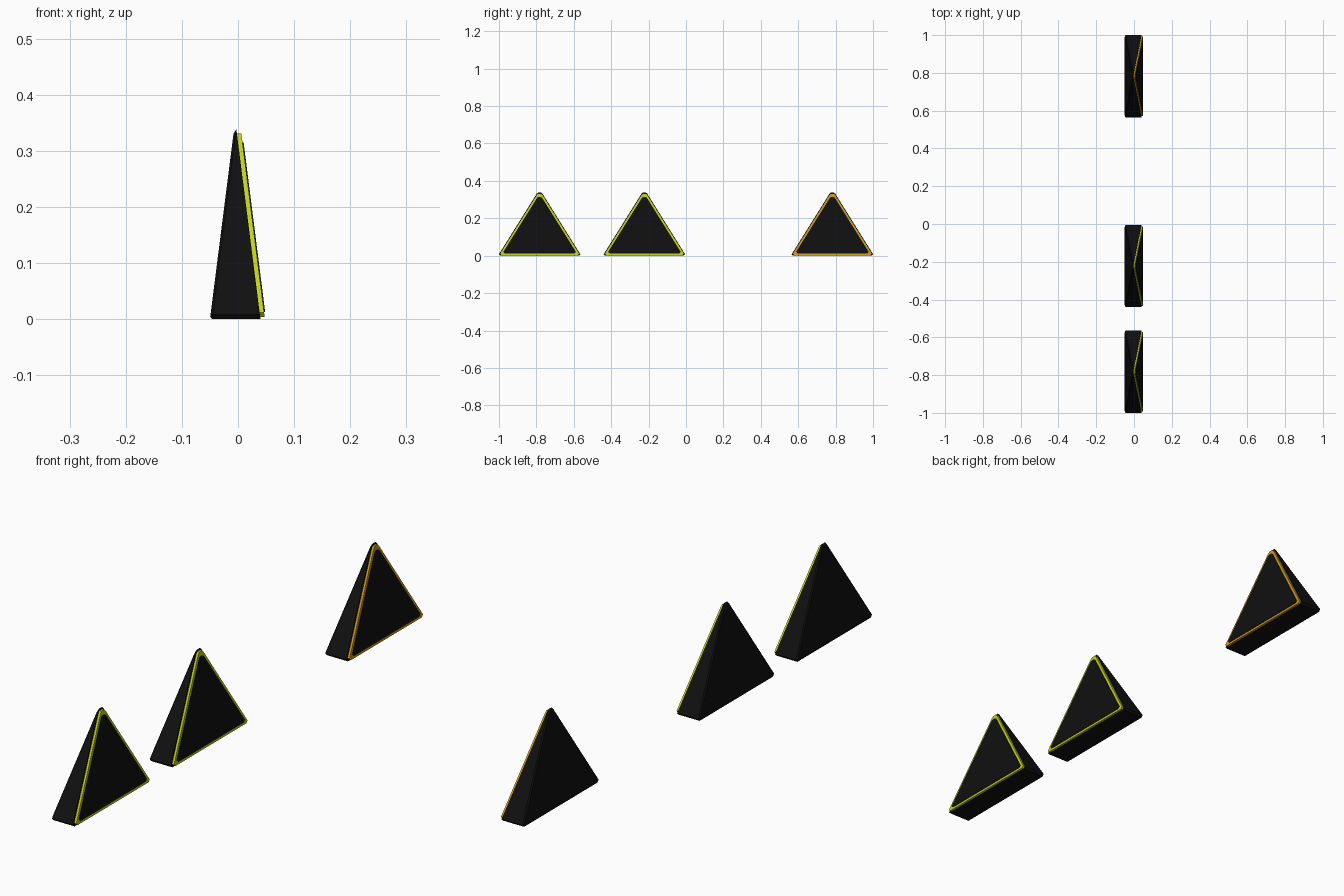
import bpy, bmesh

if "Cube" in bpy.data.objects:
    bpy.data.objects.remove(bpy.data.objects["Cube"])

# Triangular outline (y, z) with clipped corners, and its incentre for insets
HALF = [(0.008, 0.338), (0.015, 0.332), (0.2175, 0.008), (0.210, 0.0)]
OUTLINE = HALF + [(-y, z) for y, z in reversed(HALF)]
RADIUS = 0.1215
LEAN = 0.127


def material(name, rgb):
    m = bpy.data.materials.new(name)
    m.diffuse_color = (*rgb, 1)
    m.use_nodes = True
    m.node_tree.nodes["Principled BSDF"].inputs["Base Color"].default_value = m.diffuse_color
    return m


def layered_solid(name, y0, rings, mat):
    """Loft inset outlines; each ring is (inset, face side, depth below face)."""
    bm = bmesh.new()
    loops = []
    for inset, side, depth in rings:
        s = 1 - inset / RADIUS
        loop = []
        for y, z in OUTLINE:
            zz = RADIUS + (z - RADIUS) * s
            x = side * (0.05 - LEAN * zz - depth)
            loop.append(bm.verts.new((x, y0 + y * s, zz)))
        loops.append(loop)
    n = len(OUTLINE)
    for a, b in zip(loops, loops[1:]):
        for i in range(n):
            j = (i + 1) % n
            bm.faces.new((a[i], a[j], b[j], b[i]))
    bm.faces.new(loops[0][::-1])
    bm.faces.new(loops[-1])
    bmesh.ops.recalc_face_normals(bm, faces=bm.faces)
    me = bpy.data.meshes.new(name)
    bm.to_mesh(me)
    bm.free()
    me.materials.append(mat)
    ob = bpy.data.objects.new(name, me)
    bpy.context.collection.objects.link(ob)
    return ob


black = material("black", (0.005, 0.005, 0.005))
yellow = material("yellow", (0.55, 0.65, 0.01))
orange = material("orange", (0.65, 0.33, 0.01))

for i, (yc, trim) in enumerate([(-0.7825, yellow), (-0.2225, yellow), (0.7825, orange)], 1):
    # Dark wedge body with a chamfered back rim
    layered_solid(f"wedge_body_{i}", yc, [(0.004, -1, 0), (0, -1, 0.004), (0, 1, 0.010)], black)
    # Coloured edge trim, slightly recessed from the body outline
    layered_solid(f"edge_trim_{i}", yc, [(0.004, 1, 0.010), (0.004, 1, 0.002)], trim)
    # Dark front panel
    layered_solid(f"face_panel_{i}", yc, [(0.013, 1, 0.006), (0.013, 1, 0)], black)
